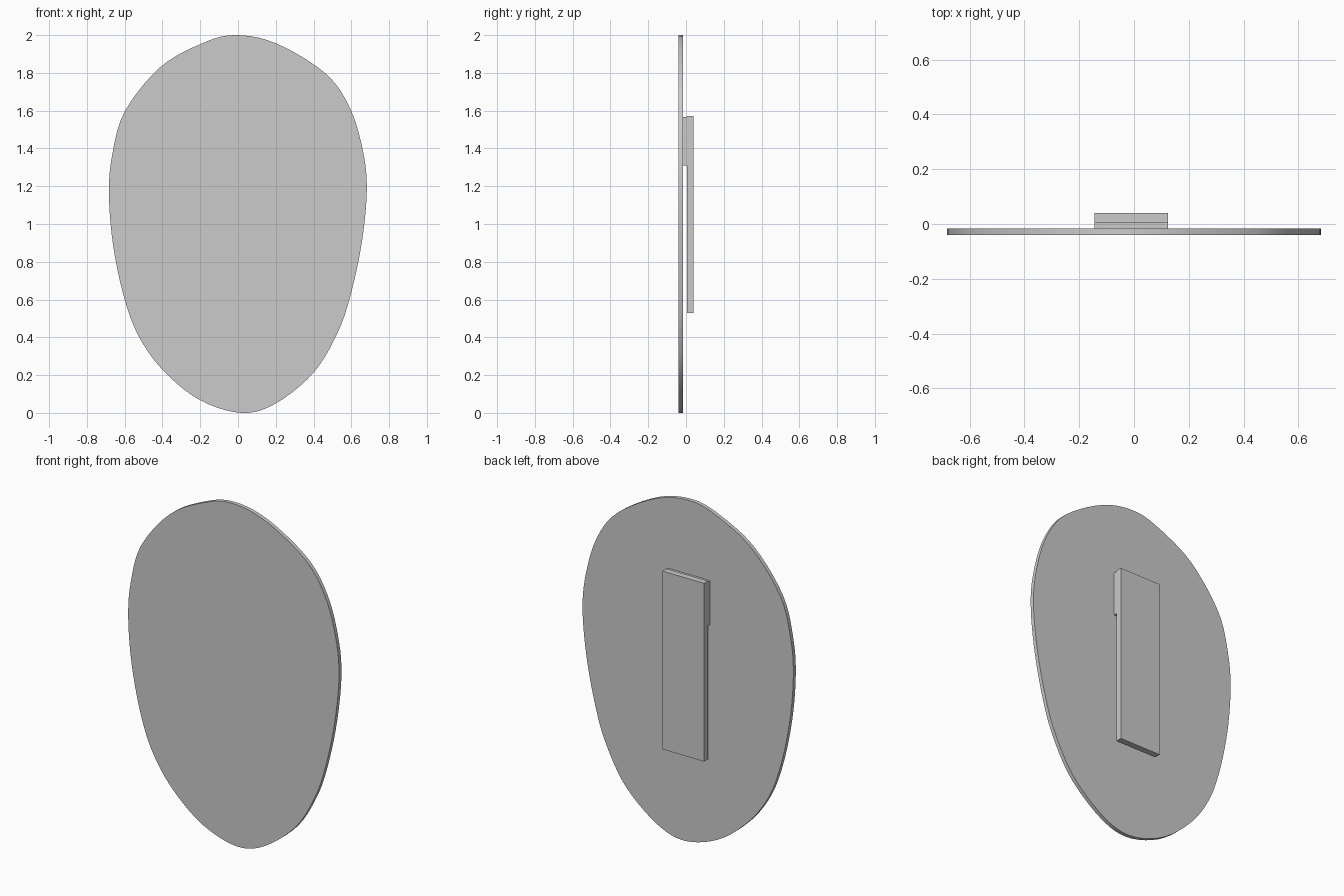
import bpy, bmesh
from mathutils import Vector

if "Cube" in bpy.data.objects:
    bpy.data.objects.remove(bpy.data.objects["Cube"])

# outline of the plate (x, z), clockwise control points of a closed smooth curve
OUTLINE = [(-0.02, 2.0), (0.20, 1.957), (0.46, 1.80), (0.59, 1.62), (0.66, 1.395),
           (0.682, 1.18), (0.655, 0.90), (0.595, 0.62), (0.525, 0.42), (0.40, 0.213),
           (0.20, 0.05), (0.02, 0.0), (-0.20, 0.067), (-0.39, 0.218), (-0.52, 0.395),
           (-0.60, 0.60), (-0.66, 0.88), (-0.683, 1.15), (-0.667, 1.36), (-0.60, 1.595),
           (-0.415, 1.827), (-0.20, 1.952)]


def smooth_loop(points, steps):
    """Closed Catmull-Rom curve through the points."""
    n, out = len(points), []
    for i in range(n):
        a, b, c, d = (Vector(points[(i + k) % n]) for k in (-1, 0, 1, 2))
        for s in range(steps):
            t = s / steps
            out.append(0.5 * (2 * b + (c - a) * t + (2 * a - 5 * b + 4 * c - d) * t * t
                              + (3 * b - a - 3 * c + d) * t ** 3))
    return out


def extrude_profile(name, profile, y0, y1):
    """Solid made by sweeping an (x, z) profile from y0 to y1."""
    bm = bmesh.new()
    face = bm.faces.new([bm.verts.new((x, y0, z)) for x, z in profile])
    ext = bmesh.ops.extrude_face_region(bm, geom=[face])
    for v in ext["geom"]:
        if isinstance(v, bmesh.types.BMVert):
            v.co.y = y1
    bmesh.ops.recalc_face_normals(bm, faces=bm.faces)
    mesh = bpy.data.meshes.new(name)
    bm.to_mesh(mesh)
    bm.free()
    obj = bpy.data.objects.new(name, mesh)
    bpy.context.collection.objects.link(obj)
    return obj


def rect(x0, x1, z0, z1):
    return [(x0, z0), (x0, z1), (x1, z1), (x1, z0)]


# thin egg-shaped plate with a smooth rim
plate = extrude_profile("plate", smooth_loop(OUTLINE, 5), -0.04, -0.017)
bpy.context.view_layer.objects.active = plate
plate.select_set(True)
bpy.ops.object.shade_smooth_by_angle()

# spacer block joining the plate and the stand leg
extrude_profile("spacer", rect(-0.145, 0.125, 1.31, 1.567), -0.018, 0.004)

# flat stand leg hanging behind the plate
extrude_profile("stand_leg", rect(-0.145, 0.125, 0.53, 1.573), 0.004, 0.04)
